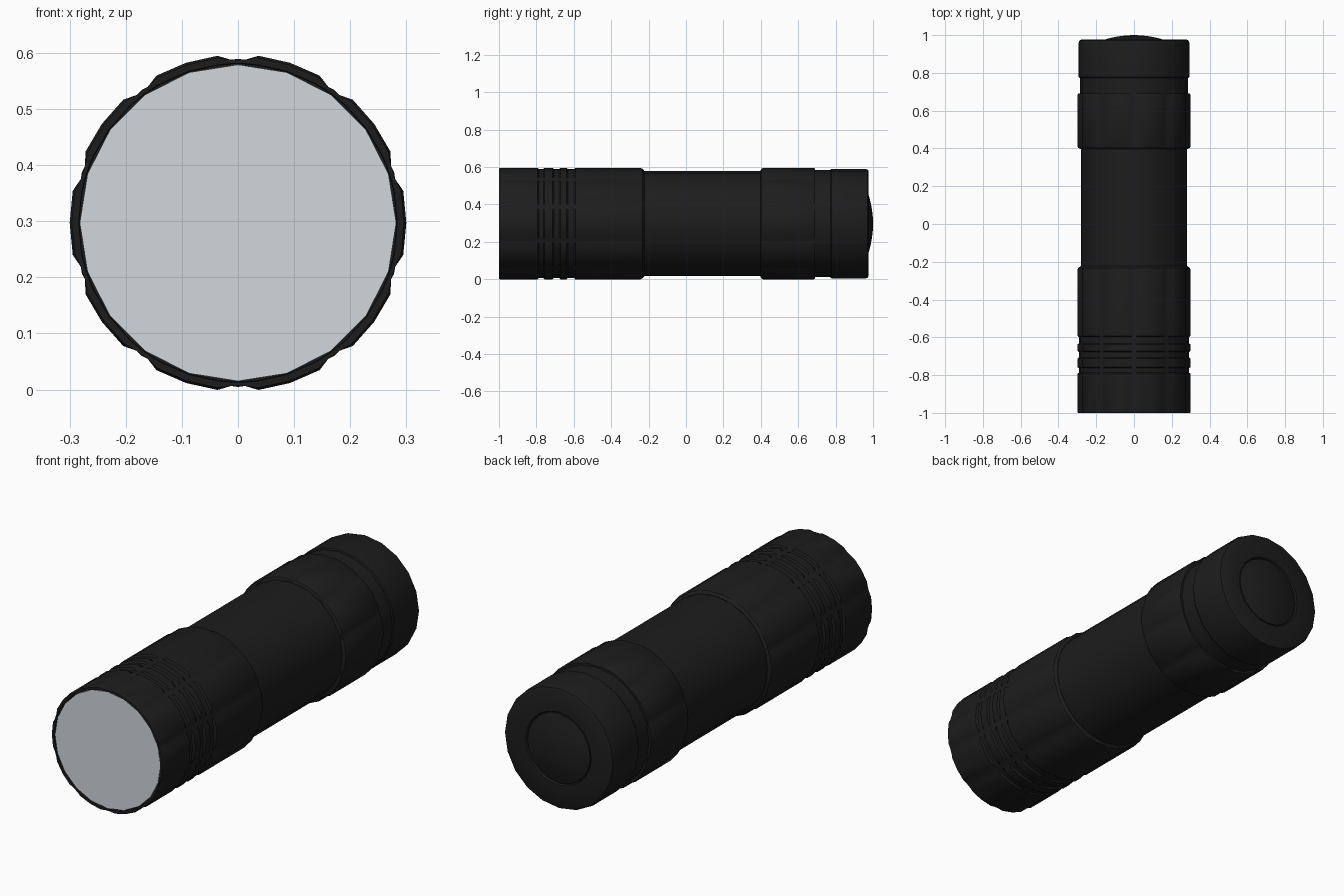
import bpy, bmesh, math

if "Cube" in bpy.data.objects:
    bpy.data.objects.remove(bpy.data.objects["Cube"])

CZ = 0.297      # height of the torch axis
SIDES = 20


def material(name, rgb):
    m = bpy.data.materials.new(name)
    m.diffuse_color = (*rgb, 1)
    m.use_nodes = True
    m.node_tree.nodes["Principled BSDF"].inputs["Base Color"].default_value = m.diffuse_color
    return m


BLACK = material("black_metal", (0.012, 0.012, 0.012))
GLASS = material("pale_glass", (0.63, 0.68, 0.72))


def round_section(r):
    return [(2 * math.pi * i / SIDES, r) for i in range(SIDES)]


def fluted_section(r):
    # ten raised lands separated by shallow lengthwise grooves
    dip = min(r, 0.291)
    pts = []
    for i in range(10):
        for deg, rad in ((-2.5, dip), (2.5, dip), (7, r), (18, r), (29, r)):
            pts.append((math.radians(36 * i + deg), rad))
    return pts


def loft(name, rings, section=round_section, mat=BLACK, caps=(True, True)):
    """Skin cross-sections along y; rings are (y, radius)."""
    bm = bmesh.new()
    loops = [[bm.verts.new((r * math.sin(a), y, CZ + r * math.cos(a)))
              for a, r in section(rad)] for y, rad in rings]
    for p, q in zip(loops, loops[1:]):
        n = len(p)
        for i in range(n):
            j = (i + 1) % n
            bm.faces.new((p[i], p[j], q[j], q[i]))
    if caps[0]:
        bm.faces.new(loops[0])
    if caps[1]:
        bm.faces.new(loops[-1])
    bmesh.ops.recalc_face_normals(bm, faces=bm.faces)
    me = bpy.data.meshes.new(name)
    bm.to_mesh(me)
    bm.free()
    ob = bpy.data.objects.new(name, me)
    bpy.context.collection.objects.link(ob)
    me.materials.append(mat)
    bpy.ops.object.select_all(action='DESELECT')
    ob.select_set(True)
    bpy.context.view_layer.objects.active = ob
    bpy.ops.object.shade_smooth_by_angle(angle=math.radians(30))
    return ob


# Fluted head with three ring grooves and a tapered rear shoulder
head = [(-0.985, 0.283), (-1.0, 0.284), (-1.0, 0.296), (-0.994, 0.30)]
for y0, y1 in ((-0.79, -0.76), (-0.71, -0.675), (-0.635, -0.595)):
    head += [(y0 - 0.003, 0.30), (y0 + 0.003, 0.291),
             (y1 - 0.003, 0.291), (y1 + 0.003, 0.30)]
head += [(-0.245, 0.30), (-0.232, 0.295), (-0.222, 0.281), (-0.222, 0.27)]
loft("head", head, fluted_section)

# Lens just inside the front rim
loft("lens", [(-0.996, 0.282), (-0.98, 0.282)], mat=GLASS)

# Plain barrel
loft("barrel", [(-0.25, 0.281), (0.42, 0.281)])

# Fluted rear grip
loft("rear_grip", [(0.398, 0.27), (0.398, 0.285), (0.403, 0.295), (0.412, 0.30),
                   (0.683, 0.30), (0.69, 0.296), (0.69, 0.27)], fluted_section)

# Neck between the grip and tail cap
loft("neck", [(0.68, 0.286), (0.78, 0.286)])

# Tail cap with bevelled edges and a shallow recess for the switch
loft("tail_cap", [(0.772, 0.27), (0.772, 0.288), (0.778, 0.2925), (0.96, 0.2925),
                  (0.971, 0.289), (0.976, 0.28), (0.976, 0.176), (0.966, 0.172)])

# Domed push switch
loft("tail_switch", [(0.96, 0.17)] + [
    (0.972 + 0.028 * (1 - (r / 0.168) ** 2), r)
    for r in (0.168, 0.14, 0.11, 0.075, 0.04, 0.005)])
